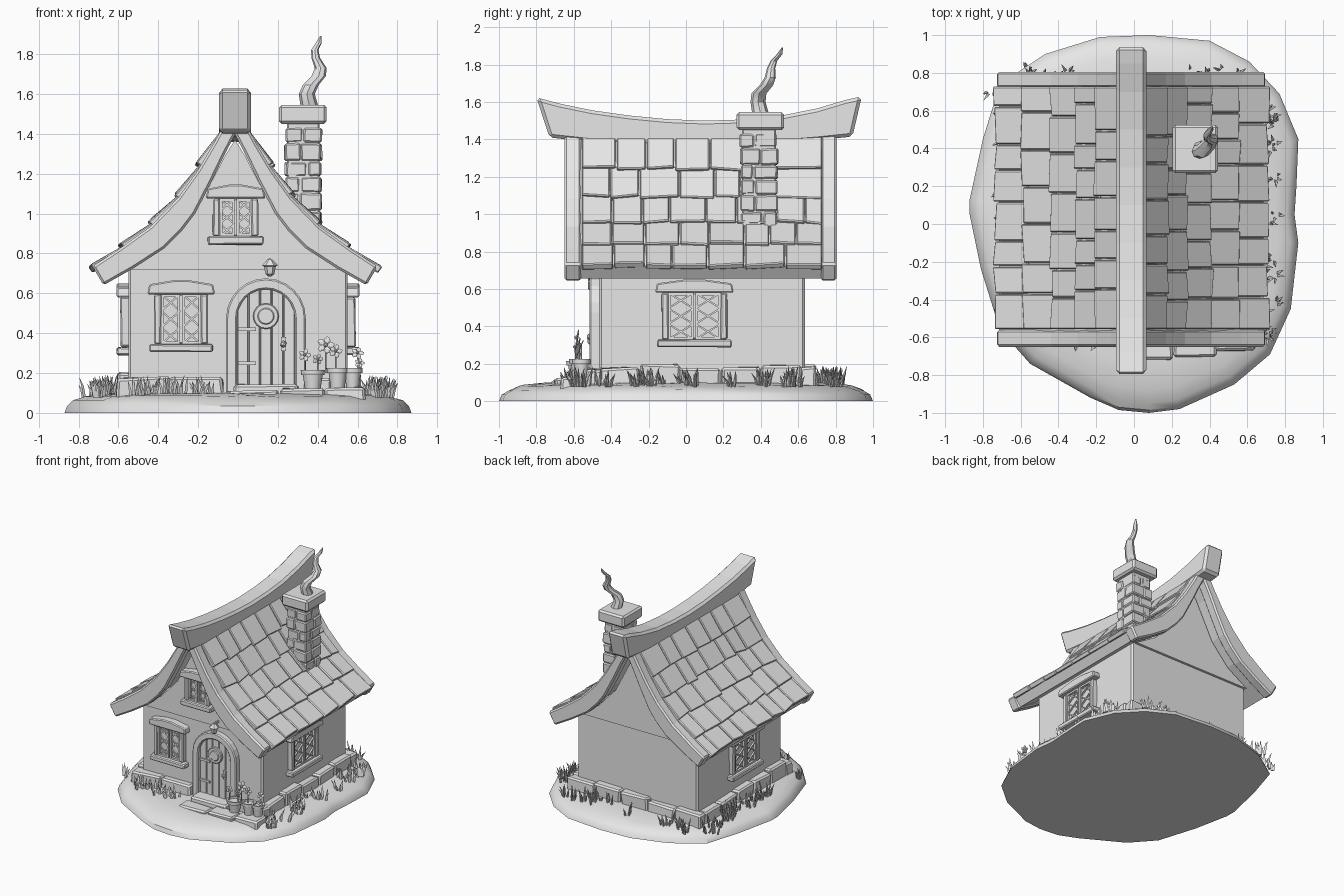
import bpy, bmesh, math, random
from mathutils import Matrix, Vector

if "Cube" in bpy.data.objects:
    bpy.data.objects.remove(bpy.data.objects["Cube"])

random.seed(4)
R = random.uniform
GREY = bpy.data.materials.new("clay_grey")
GREY.diffuse_color = (0.8, 0.8, 0.8, 1)
GREY.use_nodes = True
GREY.node_tree.nodes["Principled BSDF"].inputs["Base Color"].default_value = GREY.diffuse_color
CX = -0.015  # roof centre line


def finish(name, bm, bevel=0.0, smooth=False, mat=None):
    bmesh.ops.recalc_face_normals(bm, faces=bm.faces[:])
    if mat:
        bm.transform(mat)
    me = bpy.data.meshes.new(name)
    bm.to_mesh(me)
    bm.free()
    me.materials.append(GREY)
    ob = bpy.data.objects.new(name, me)
    bpy.context.collection.objects.link(ob)
    if bevel:
        m = ob.modifiers.new("bevel", 'BEVEL')
        m.width, m.segments, m.limit_method = bevel, 1, 'ANGLE'
    if smooth:
        bpy.ops.object.select_all(action='DESELECT')
        ob.select_set(True)
        bpy.context.view_layer.objects.active = ob
        bpy.ops.object.shade_smooth_by_angle(angle=math.radians(35))
    return ob


def loft(bm, rings):
    """Skin a list of closed rings and cap both ends."""
    vs = [[bm.verts.new(p) for p in r] for r in rings]
    n = len(vs[0])
    for a, b in zip(vs, vs[1:]):
        for i in range(n):
            bm.faces.new((a[i], a[(i + 1) % n], b[(i + 1) % n], b[i]))
    bm.faces.new(vs[0])
    bm.faces.new(vs[-1])


def prism(bm, pts, a, b, axis='y'):
    f = (lambda u, w, t: (u, t, w)) if axis == 'y' else (lambda u, w, t: (t, u, w))
    loft(bm, [[f(u, w, t) for u, w in pts] for t in (a, b)])


def box(bm, x0, x1, y0, y1, z0, z1, j=0.0):
    q = [(x0, y0), (x1, y0), (x1, y1), (x0, y1)]
    loft(bm, [[(x + R(-j, j), y + R(-j, j), z + R(-j, j)) for x, y in q] for z in (z0, z1)])


def tube(bm, path, n=8, c=(0, 0, 0)):
    """Horizontal rings: x, y, z, radius."""
    loft(bm, [[(c[0] + x + r * math.cos(k * math.tau / n), c[1] + y + r * math.sin(k * math.tau / n), c[2] + z)
               for k in range(n)] for x, y, z, r in path])


def bar(bm, x0, z0, x1, z1, w, y0, y1):
    d = Vector((z0 - z1, x1 - x0)).normalized() * w / 2
    prism(bm, [(x0 + d.x, z0 + d.y), (x1 + d.x, z1 + d.y), (x1 - d.x, z1 - d.y), (x0 - d.x, z0 - d.y)], y0, y1)


# Ground mound
outline = [(.08, 1), (.4, .97), (.61, .86), (.77, .69), (.87, .45), (.86, .2), (.85, .05), (.87, -.1), (.83, -.45),
           (.72, -.69), (.53, -.85), (.24, -.98), (.08, -1), (-.08, -.985), (-.23, -.92), (-.55, -.74), (-.71, -.56),
           (-.81, -.24), (-.87, .05), (-.87, .13), (-.8, .45), (-.71, .74), (-.47, .9), (-.18, .99)]
bm = bmesh.new()
loft(bm, [[(x * s, y * s, z + (R(-.006, .006) if z > .05 else 0)) for x, y in outline]
          for s, z in ((1, 0), (.985, .035), (.95, .06), (.88, .082), (.75, .098), (.55, .1))])
finish("ground_mound", bm, smooth=True)

# Walls and slightly proud gables
bm = bmesh.new()
box(bm, -.55, .55, -.465, .635, .08, .74)
finish("walls", bm, .012)
roof_low = [(0, 1.37), (.05, 1.29), (.2, 1.0), (.355, .83), (.54, .72)]
half = lambda pts, s: [(CX + s * d, z) for d, z in pts]
bm = bmesh.new()
prism(bm, half(roof_low, -1) + half(roof_low, 1)[:0:-1], -.485, .655)
finish("gables", bm)

# Stone plinth
bm = bmesh.new()
for a0, a1, y0, y1 in ((-.61, -.07, -.53, -.44), (.33, .61, -.53, -.44), (-.61, .61, .61, .69)):
    n = max(2, round((a1 - a0) / .24))
    for i in range(n):
        w = (a1 - a0) / n
        box(bm, a0 + i * w, a0 + (i + 1) * w - .006, y0, y1, .07, R(.17, .2), .008)
for s in (-1, 1):
    for i in range(5):
        y = -.46 + i * .216
        box(bm, s * .5, s * .61, y, y + .21, .07, R(.17, .2), .008)
finish("plinth_stones", bm, .012)

# Door steps and paving slabs
bm = bmesh.new()
for b in ((-.02, .3, -.6, -.45, .07, .145), (-.05, .2, -.72, -.6, .06, .115), (.21, .43, -.7, -.58, .06, .12),
          (.44, .64, -.67, -.52, .06, .13)):
    box(bm, *b, .007)
finish("step_slabs", bm, .012)

# Roof slabs under the shingles
curve = [(.0, 1.5), (.06, 1.41), (.165, 1.24), (.268, 1.09), (.4, .95), (.55, .83), (.7, .72)]
under = [(.655, .655), (.53, .735), (.37, .85), (.22, 1.02), (.08, 1.29), (0, 1.4)]
for s, side in ((-1, "left"), (1, "right")):
    bm = bmesh.new()
    prism(bm, half(curve + under, s), -.57, .73)
    finish("roof_slab_" + side, bm)

    # Shingle rows, each one overlapping the row below
    bm = bmesh.new()
    for (d0, z0), (d1, z1) in zip(curve[1:], curve[2:]):
        t = Vector((d1 - d0, z1 - z0)).normalized()
        nrm = Vector((-t.y, t.x))
        y = -.56
        while y < .72:
            w = R(.13, .22)
            y1 = y + w if y + w < .66 else .73
            rings = []
            for yy in (y + .003, y1 - .003):
                e = Vector((d1, z1)) + t * R(.0, .025)
                top = Vector((d0, z0)) - t * .01
                lift = R(.026, .036)
                q = [top - nrm * .01, top + nrm * .012, e + nrm * lift, e - nrm * .006]
                rings.append([(CX + s * p.x, yy, p.y) for p in q])
            loft(bm, rings)
            y = y1
    finish("shingles_" + side, bm, .006)

    # Curved gable boards, front and back
    up = [(0, 1.5), (.065, 1.43), (.105, 1.355), (.185, 1.22), (.285, 1.08), (.425, .935), (.585, .82), (.715, .735)]
    low = [(.66, .64), (.51, .725), (.355, .825), (.265, .915), (.2, 1.0), (.12, 1.155), (.05, 1.3), (0, 1.395)]
    for y0, y1, end in ((-.65, -.56, "front"), (.72, .805, "back")):
        bm = bmesh.new()
        prism(bm, half(up + low, s), y0, y1)
        finish(f"gable_board_{end}_{side}", bm, .012)

# Sagging ridge beam
top = [(-.8, 1.625), (-.68, 1.592), (-.5, 1.555), (-.3, 1.527), (-.1, 1.508), (.1, 1.5), (.3, 1.506), (.5, 1.525),
       (.7, 1.565), (.85, 1.61), (.94, 1.63)]
bot = [(.89, 1.415), (.7, 1.395), (.4, 1.37), (.1, 1.36), (-.2, 1.365), (-.5, 1.385), (-.73, 1.41)]
bm = bmesh.new()
prism(bm, top + bot, CX - .08, CX + .08, 'x')
finish("ridge_beam", bm, .018)

# Chimney: staggered blocks, cap and smoke
bm = bmesh.new()
box(bm, .245, .41, .3, .48, .88, 1.46)
z = .93
while z < 1.43:
    h = min(R(.07, .1), 1.455 - z)
    k, m = R(.3, .36), R(.36, .42)
    for x0, x1 in ((.235, k), (k, .42)):
        for y0, y1 in ((.29, m), (m, .49)):
            o = R(-.006, .006)
            box(bm, x0 + .003 - o, x1 - .003 + o, y0 + .003 - o, y1 - .003 + o, z, z + h - .006, .003)
    z += h
finish("chimney_blocks", bm, .008)
bm = bmesh.new()
box(bm, .205, .445, .27, .525, 1.45, 1.545)
finish("chimney_cap", bm, .014)
bm = bmesh.new()
tube(bm, [(.36, .4, 1.53, .045), (.345, .385, 1.6, .04), (.365, .39, 1.645, .04), (.405, .43, 1.69, .036),
          (.415, .45, 1.73, .03), (.39, .455, 1.78, .022), (.385, .47, 1.82, .018), (.405, .5, 1.855, .015),
          (.415, .515, 1.89, .004)])
finish("smoke_wisp", bm, smooth=True)


# Lattice windows, modelled facing -y around their own centre
def window(name, w, h, mat, rows=3):
    bm = bmesh.new()
    box(bm, -w, w, -.012, .02, -h, h)
    for s in (-1, 1):
        box(bm, min(s * w, s * (w + .035)), max(s * w, s * (w + .035)), -.04, .02, -h, h, .003)
    prism(bm, [(-w - .07, h), (w + .07, h), (w + .06, h + .05), (w * .4, h + .07), (-w * .4, h + .07),
               (-w - .06, h + .05)], -.06, .02)
    box(bm, -w - .06, w + .06, -.06, .02, -h - .04, -h, .003)
    finish(name + "_frame", bm, .007, mat=mat)
    bm = bmesh.new()
    for s in (-1, 1):
        a, b = sorted((s * .006, s * w))
        for x in (a + .006, b - .006):
            bar(bm, x, -h, x, h, .014, -.03, 0)
        for zz in (-h + .007, h - .007):
            bar(bm, a, zz, b, zz, .014, -.03, 0)
        for i in range(rows):
            z0, z1 = -h + 2 * h * i / rows, -h + 2 * h * (i + 1) / rows
            bar(bm, a, z0, b, z1, .009, -.024, 0)
            bar(bm, a, z1, b, z0, .009, -.022, 0)
    finish(name + "_lattice", bm, mat=mat)


T, turn = Matrix.Translation, lambda a: Matrix.Rotation(math.radians(a), 4, 'Z')
window("front_window", .1, .125, T((-.285, -.465, .47)))
window("gable_window", .08, .095, T((-.012, -.485, .98)))
window("right_window", .14, .125, T((.55, .045, .455)) @ turn(90))
window("left_window", .14, .125, T((-.55, .045, .455)) @ turn(-90))

# Arched door with surround, planks, round light and handle
DX, DZ = .14, .475
arc = lambda r, n=12: [(DX + r * math.cos(math.pi * i / n), DZ + r * math.sin(math.pi * i / n)) for i in range(n + 1)]
bm = bmesh.new()
prism(bm, [(DX + .2, .1)] + arc(.2) + [(DX - .2, .1), (DX - .145, .1)] + arc(.145)[::-1] + [(DX + .145, .1)],
      -.515, -.45)
finish("door_surround", bm, .008)
bm = bmesh.new()
for i in range(5):
    x0, x1 = DX - .145 + .058 * i, DX - .145 + .058 * (i + 1)
    t = [DZ + math.sqrt(max(0, .15 ** 2 - (x - DX) ** 2)) for x in (x0, (x0 + x1) / 2, x1)]
    prism(bm, [(x0 + .002, .13), (x1 - .002, .13), (x1 - .002, t[2]), ((x0 + x1) / 2, t[1]), (x0 + .002, t[0])],
          -.49, -.45)
finish("door_planks", bm, .003)
bm = bmesh.new()
for r, d in ((.065, -.508), (.042, -.515)):
    prism(bm, [(DX + r * math.cos(k * math.tau / 16), DZ + .01 + r * math.sin(k * math.tau / 16)) for k in range(16)],
          d, -.47)
finish("door_light", bm, .005)
bm = bmesh.new()
box(bm, .215, .24, -.505, -.48, .31, .38)
bmesh.ops.create_icosphere(bm, subdivisions=1, radius=.018, matrix=T((.228, -.515, .345)))
for zz in (.24, .41):
    box(bm, 0, .09, -.5, -.48, zz, zz + .018)
finish("door_hardware", bm)

# Hanging lamp above the door
bm = bmesh.new()
tube(bm, [(0, 0, 0, .008), (0, 0, .012, .022), (0, 0, .05, .03), (0, 0, .055, .04), (0, 0, .085, .012)], 6,
     (.16, -.54, .685))
box(bm, .154, .166, -.55, -.48, .76, .775)
finish("door_lamp", bm)

# Flower pots
pots = [(.375, -.58, .115, .055), (.5, -.57, .125, .05), (.575, -.56, .125, .045)]
bm = bmesh.new()
for x, y, z, r in pots:
    tube(bm, [(0, 0, 0, r * .7), (0, 0, .075, r * .9), (0, 0, .075, r * 1.08), (0, 0, .1, r * 1.1), (0, 0, .1, r * .85),
              (0, 0, .088, r * .8)], 12, (x, y, z))
finish("flower_pots", bm, smooth=True)

# Flowers: stem, five petals and a heart
bm = bmesh.new()
for x, y, z, r, b in ((.335, -.59, .29, .03, .2), (.44, -.58, .34, .042, .2), (.4, -.57, .27, .026, .2),
                      (.49, -.57, .31, .032, .2), (.6, -.56, .3, .03, .2), (.61, -.58, .25, .024, .2)):
    tube(bm, [(x, y, b, .005), (x, y, z, .004)], 5)
    tilt = T((x, y, z)) @ Matrix.Rotation(R(-.5, .2), 4, 'X')
    for k in range(5):
        m = tilt @ Matrix.Rotation(k * math.tau / 5, 4, 'Y') @ T((r * .62, 0, 0)) @ Matrix.Diagonal((1, .25, .8, 1))
        bmesh.ops.create_icosphere(bm, subdivisions=1, radius=r * .5, matrix=m)
    bmesh.ops.create_icosphere(bm, subdivisions=1, radius=r * .3, matrix=tilt @ T((0, -.006, 0)))
finish("flowers", bm)

# Grass tufts around the house
bm = bmesh.new()
spots = [(s * R(.63, .76), R(-.5, .72)) for s in (-1, 1) for _ in range(20)]
spots += [(R(-.65, -.1), R(-.64, -.56)) for _ in range(10)] + [(R(-.6, .6), R(.72, .82)) for _ in range(14)]
spots += [(R(.66, .74), R(-.62, -.45)) for _ in range(4)]
for x, y in spots:
    for _ in range(5):
        a, h, l = R(0, math.tau), R(.04, .1), R(.01, .04)
        dx, dy = math.cos(a), math.sin(a)
        px, py = x + .02 * dx, y + .02 * dy
        tube(bm, [(px, py, .075, .009), (px + l * .4 * dx, py + l * .4 * dy, .09 + h * .5, .008),
                  (px + l * dx, py + l * dy, .09 + h, .001)], 3)
finish("grass_tufts", bm)
